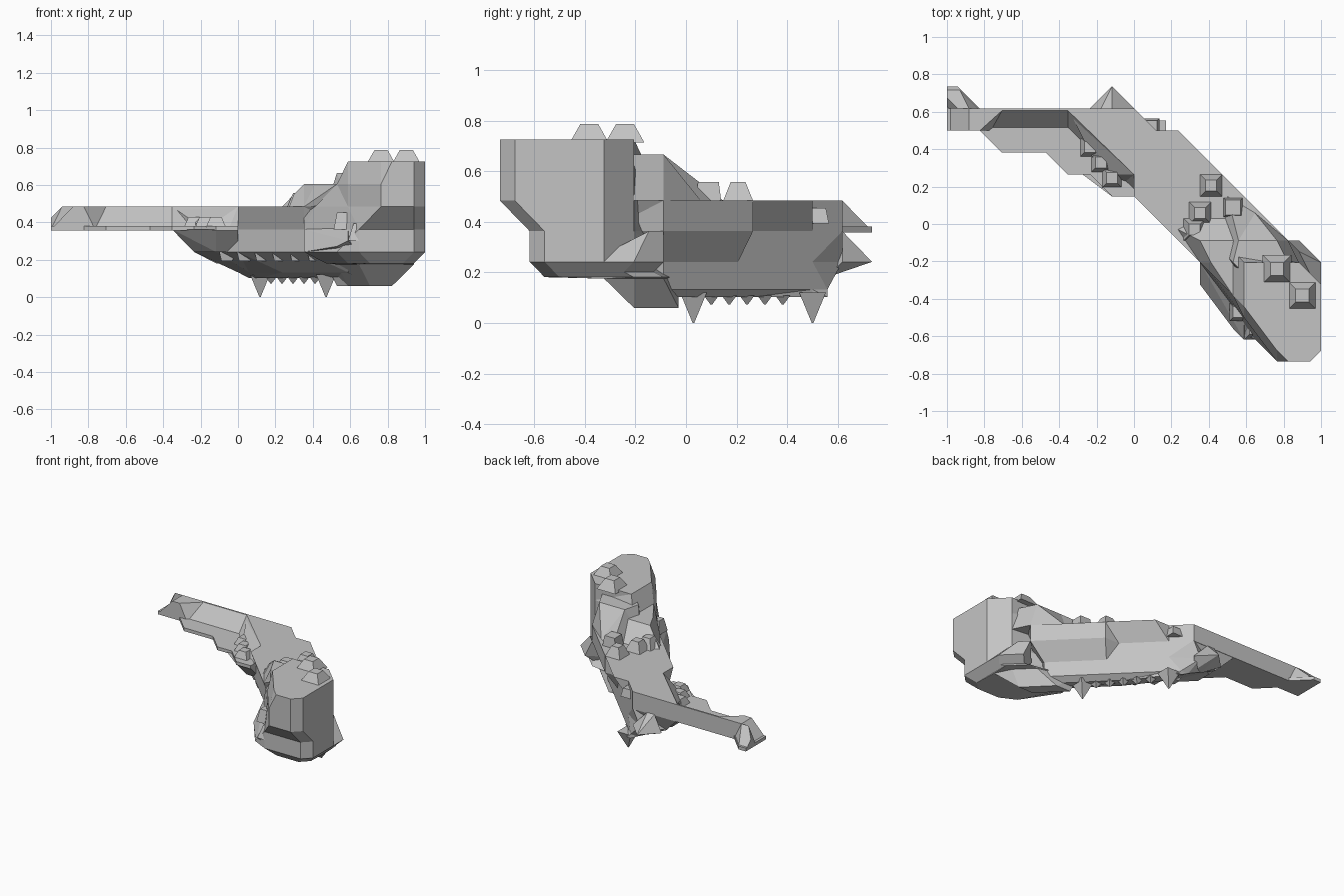
import bpy
import bmesh

cube = bpy.data.objects.get("Cube")
if cube:
    bpy.data.objects.remove(cube, do_unlink=True)

# Half-cell lattice that all corners sit on
STEP = 1 / 17
RISE = 0.0605

stone = bpy.data.materials.new("stone_grey")
stone.use_nodes = True
stone.diffuse_color = (0.55, 0.55, 0.55, 1)
stone.node_tree.nodes["Principled BSDF"].inputs["Base Color"].default_value = stone.diffuse_color


def place(x, y, z):
    return (x * STEP, (y + 0.5) * STEP, z * RISE)


def finish(name, bm):
    bmesh.ops.recalc_face_normals(bm, faces=bm.faces)
    mesh = bpy.data.meshes.new(name)
    bm.to_mesh(mesh)
    bm.free()
    mesh.materials.append(stone)
    obj = bpy.data.objects.new(name, mesh)
    bpy.context.collection.objects.link(obj)
    return obj


def loft(name, *layers):
    """Skin a stack of (height, outline) layers with equal point counts."""
    bm = bmesh.new()
    rings = [[bm.verts.new(place(x, y, z)) for x, y in outline] for z, outline in layers]
    count = len(rings[0])
    for low, high in zip(rings, rings[1:]):
        for i in range(count):
            j = (i + 1) % count
            bm.faces.new((low[i], low[j], high[j], high[i]))
    bm.faces.new(rings[0])
    bm.faces.new(rings[-1])
    bmesh.ops.triangulate(bm, faces=bm.faces[:])
    return finish(name, bm)


def hull(name, points):
    bm = bmesh.new()
    for point in points:
        bm.verts.new(place(*point))
    bmesh.ops.convex_hull(bm, input=bm.verts[:])
    return finish(name, bm)


def nub(name, x, y, z, height=1, base=1, tip=0.5):
    """Small tapered block standing on height z; negative height hangs down."""
    points = []
    for side in (-1, 1):
        for end in (-1, 1):
            points.append((x + side * base, y + end * base, z))
            points.append((x + side * tip, y + end * tip, z + height))
    return hull(name, points)


# Thin shelf of the tail
shelf = [(-17, 12), (-16, 12), (-14, 10), (0, 10), (0, 2), (-2, 2), (-4, 4),
         (-6, 4), (-8, 6), (-12, 6), (-14, 8), (-17, 8)]
loft("tail_shelf", (5.9, shelf), (6.3, shelf))

# Sloped ridge along the back of the tail
loft("tail_ridge",
     (6, [(-17, 10), (0, 10), (0, 2.5), (-6, 8), (-12, 8), (-13, 8), (-17, 8)]),
     (8, [(-15, 10), (0, 10), (0, 4), (-6, 9.8), (-12, 9.8), (-14, 8), (-15, 8)]))
hull("tail_corner", [(-17, 12, 6), (-16, 12, 6), (-14, 10, 6), (-17, 10, 6),
                     (-17, 11, 7), (-16, 11, 7), (-15, 10, 8), (-16, 10, 8)])

# Diagonal body; the back undercut drops one level halfway along
loft("body",
     (1.7, [(1, 9), (1.5, 9), (2, 8), (5, 4), (6, 3), (11, -2), (11, -4), (9, -1), (5, 3), (2, 6)]),
     (2.2, [(0, 9), (1, 9), (2, 8), (6, 4), (7, 3), (12, -2), (10, -4), (8, -2), (4, 2), (1, 6)]),
     (4, [(-4, 9), (-1, 10), (2, 8), (6, 4), (7, 3), (12, -2), (10, -6), (6, -3), (0, 3), (-2, 5)]),
     (6, [(-6, 10), (0, 10), (2, 8), (6, 4), (8, 4), (14, -2), (10, -6), (6, -3), (0, 3), (-3, 4)]),
     (8, [(-6, 10), (0, 10), (2, 8), (4, 8), (8, 4), (14, -2), (10, -8), (6, -4), (0, 2), (0, 4)]))

# Pointed spur at the back of the body
hull("back_spur", [(-2, 12, 4), (-4, 10, 4), (0, 10, 4), (-2, 10, 6),
                   (-3, 10, 6), (-2, 9, 3), (-1, 9, 3)])

# Stepped underside where the tail joins the body
hull("tail_root", [(-6, 9, 6), (-6, 5, 6), (-2, 2, 6), (0, 2, 6), (0, 9, 6),
                   (-4, 8, 4), (-4, 6, 4), (-2, 4, 4), (0, 4, 4), (0, 9, 4)])

# Heavy head block, narrowing towards its foot
loft("head",
     (1, [(9, -1), (11, -1), (13, -3), (14, -4), (14, -4), (13, -4), (12, -4), (10, -2)]),
     (2.9, [(8, -1), (13, -2), (15, -4), (16, -6), (15, -6), (13, -6), (11, -6), (9, -4)]),
     (3, [(8, -1), (14, -2), (16, -4), (16, -9), (15, -10), (12, -10), (10, -9), (8, -5)]),
     (4, [(7, -1), (15, -4), (17, -6), (17, -10), (16, -11), (11, -11), (9, -10), (6, -6)]),
     (6, [(6, -2), (15, -4), (17, -6), (17, -10), (16, -11), (11, -11), (9, -8), (6, -4)]),
     (8, [(6, -3), (15, -4), (17, -6), (17, -12), (16, -13), (13, -13), (10, -9), (7, -5)]),
     (10, [(9, -3), (15, -4), (17, -6), (17, -12), (16, -13), (13, -13), (10, -9), (9, -7)]),
     (12, [(10, -4), (15, -4), (17, -6), (17, -12), (16, -13), (14, -13), (13, -12), (10, -8)]))

# Protruding ledge low on the inner side of the head
hull("head_ledge", [(6, -4, 6), (6, -6, 4), (9, -9, 4), (9, -10, 4.5), (10, -11, 5),
                    (10, -8, 7), (8, -4, 3), (11, -8, 3), (11, -10, 4)])

# Shoulders stepping up from the body to the head
loft("lower_shoulder",
     (8, [(4, -1), (6, 0), (9, 0), (11, 0), (14, -3), (10, -7), (6, -4)]),
     (10, [(6, -2), (7, -2), (9, -2), (10, -2), (12, -4), (9, -7), (7, -4)]))
loft("upper_shoulder",
     (8, [(8.5, 2), (11, 0.5), (14, -2), (15, -4), (10, -6), (8, -3)]),
     (11, [(9.5, -2), (11, -2), (13, -2), (14, -4), (10, -5), (9, -4)]))

# Flange low on the back of the head
hull("head_flange", [(15, -2, 4), (17, -4, 4), (17, -6, 4), (13, -3, 4),
                     (14, -2, 6), (15, -3, 6), (16, -5, 5), (14, -3, 3), (16, -5, 3)])

# Knobs on the crown, the shoulders and the body edge
for x, y in ((13, -4.6), (15.3, -7)):
    nub("crown_knob", x, y, 11.8, height=1.2, base=1.3, tip=0.6)
for x, y in ((7, 3), (6, 0.5), (5.5, -1)):
    nub("top_knob", x, y, 8, height=1.2)
nub("wall_knob", 9, 1, 7, height=2.2, tip=0.7)
nub("edge_knob", 1.5, 8.3, 6.5, height=1, base=0.8, tip=0.6)
nub("side_knob", 11, -10, 5, height=1.5)
nub("side_knob", 9.5, -8.5, 6, height=1.5, base=0.8)

# Steps down the inside of the tail slope
for i in range(3):
    nub("tail_step", i - 4, 6.5 - 1.4 * i, 6.2, height=0.9, base=0.9)

# Small blocks under the front edge
for i in range(6):
    nub("underside_block", i * 1.6 - 1, 5.2 - 1.5 * i, 4, height=-0.8, base=0.7)

# Keel teeth, with a longer fang at each end
for i in range(5):
    nub("keel_tooth", 3 + i, 6 - 1.2 * i, 1.8, height=-0.6, base=0.5, tip=0.05)
for x, y in ((2, 8), (8, 0)):
    nub("keel_fang", x, y, 2, height=-2, base=0.9, tip=0.05)
